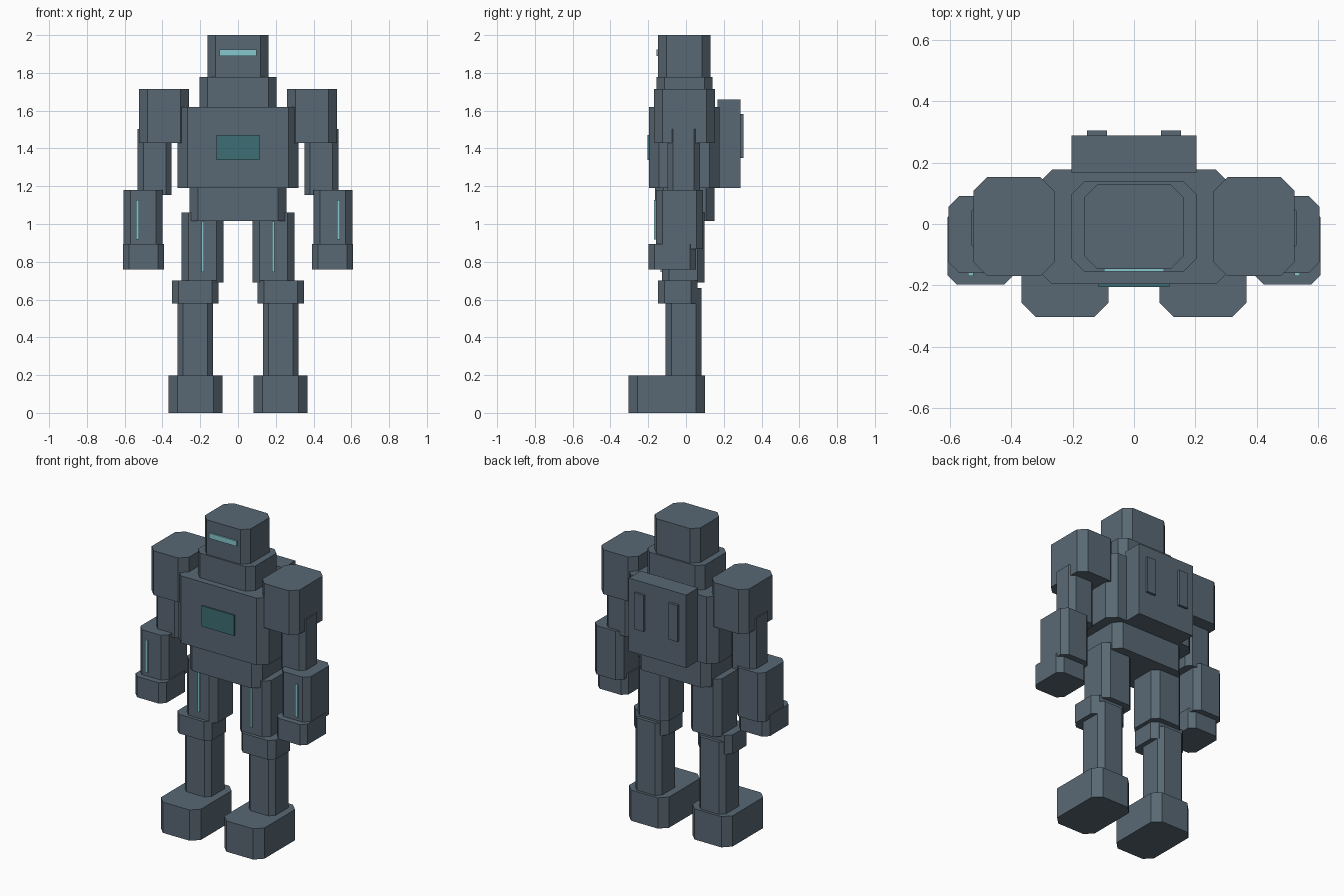
import bpy, bmesh

if "Cube" in bpy.data.objects:
    bpy.data.objects.remove(bpy.data.objects["Cube"])


def material(name, rgb):
    m = bpy.data.materials.new(name)
    m.diffuse_color = (*rgb, 1)
    m.use_nodes = True
    m.node_tree.nodes["Principled BSDF"].inputs["Base Color"].default_value = m.diffuse_color
    return m


ARMOR = material("slate armor", (0.10, 0.14, 0.175))
GLOW = material("pale cyan light", (0.24, 0.58, 0.62))
SCREEN = material("dark teal screen", (0.048, 0.155, 0.175))


def block(name, x, y, z, cut=0.0, mat=ARMOR):
    """Upright block over (min, max) ranges with its vertical corners cut."""
    (x0, x1), (y0, y1), (z0, z1) = x, y, z
    if cut:
        outline = [(x0 + cut, y0), (x1 - cut, y0), (x1, y0 + cut), (x1, y1 - cut),
                   (x1 - cut, y1), (x0 + cut, y1), (x0, y1 - cut), (x0, y0 + cut)]
    else:
        outline = [(x0, y0), (x1, y0), (x1, y1), (x0, y1)]
    bm = bmesh.new()
    base = bm.faces.new([bm.verts.new((px, py, z0)) for px, py in outline])
    top = bmesh.ops.extrude_face_region(bm, geom=[base], use_keep_orig=True)
    verts = [g for g in top["geom"] if isinstance(g, bmesh.types.BMVert)]
    bmesh.ops.translate(bm, verts=verts, vec=(0, 0, z1 - z0))
    bmesh.ops.recalc_face_normals(bm, faces=bm.faces)
    mesh = bpy.data.meshes.new(name)
    bm.to_mesh(mesh)
    bm.free()
    mesh.materials.append(mat)
    obj = bpy.data.objects.new(name, mesh)
    bpy.context.collection.objects.link(obj)


def pair(name, x, y, z, cut=0.0, mat=ARMOR):
    """The same block on both sides of the body."""
    block("right_" + name, x, y, z, cut, mat)
    block("left_" + name, (-x[1], -x[0]), y, z, cut, mat)


def centred(name, half, y, z, cut=0.0, mat=ARMOR):
    block(name, (-half, half), y, z, cut, mat)


# Head and torso
centred("head", 0.162, (-0.147, 0.129), (1.76, 2.0), 0.043)
centred("visor", 0.098, (-0.155, -0.146), (1.89, 1.924), mat=GLOW)
centred("collar", 0.204, (-0.155, 0.139), (1.60, 1.778), 0.042)
centred("chest", 0.32, (-0.196, 0.177), (1.19, 1.62), 0.052)
centred("chest_screen", 0.115, (-0.205, -0.195), (1.34, 1.472), mat=SCREEN)
centred("pelvis", 0.256, (-0.165, 0.152), (1.015, 1.20), 0.045)

# Backpack with two raised vents
centred("backpack", 0.204, (0.168, 0.289), (1.19, 1.658))
pair("backpack_vent", (0.088, 0.153), (0.28, 0.305), (1.35, 1.583))

# Arms
pair("shoulder", (0.26, 0.524), (-0.17, 0.153), (1.43, 1.714), 0.045)
pair("upper_arm", (0.352, 0.531), (-0.098, 0.073), (1.153, 1.504), 0.03)
pair("forearm", (0.40, 0.605), (-0.16, 0.091), (0.867, 1.18), 0.035)
pair("forearm_light", (0.523, 0.541), (-0.17, -0.159), (0.918, 1.128), mat=GLOW)
pair("hand", (0.392, 0.609), (-0.198, 0.053), (0.76, 0.893), 0.032)

# Legs
pair("thigh", (0.078, 0.298), (-0.128, 0.097), (0.69, 1.06), 0.037)
pair("thigh_light", (0.179, 0.193), (-0.136, -0.127), (0.747, 1.012), mat=GLOW)
pair("knee", (0.103, 0.35), (-0.149, 0.062), (0.579, 0.702), 0.035)
pair("shin", (0.132, 0.321), (-0.108, 0.083), (0.18, 0.66), 0.03)
pair("foot", (0.083, 0.367), (-0.304, 0.1), (0.0, 0.197), 0.047)
